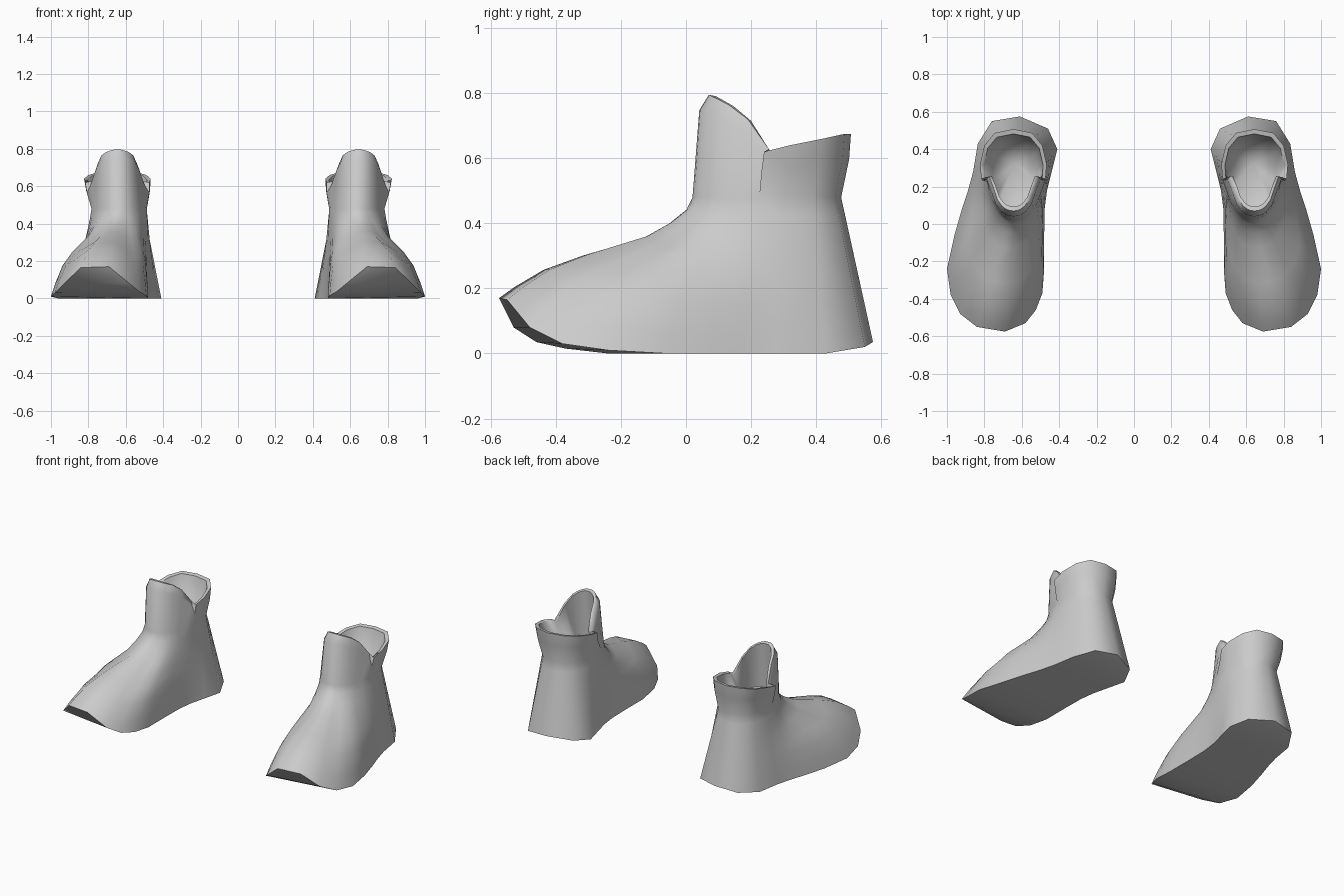
import bpy, bmesh, math
from mathutils import Vector

cube = bpy.data.objects.get("Cube")
if cube:
    bpy.data.objects.remove(cube, do_unlink=True)

grey = bpy.data.materials.new("plain_grey")
grey.use_nodes = True
colour = (0.6, 0.6, 0.6, 1)
grey.diffuse_color = colour
grey.node_tree.nodes["Principled BSDF"].inputs["Base Color"].default_value = colour

# Sole edge, from the heel round the outer side and toe to the inner side
SOLE = [(.61, .575, .035), (.76, .55, .02), (.835, .43, 0), (.86, .28, 0),
        (.89, .17, 0), (.92, .08, 0), (.96, -.06, 0), (1, -.24, .01),
        (.98, -.38, .03), (.93, -.48, .08), (.84, -.55, .165), (.69, -.575, .17),
        (.58, -.53, .08), (.525, -.46, .035), (.49, -.37, .015), (.48, -.24, 0),
        (.48, -.05, 0), (.478, .08, 0), (.465, .18, 0), (.44, .28, 0),
        (.41, .4, 0), (.46, .51, .02)]
# Half of the ankle and of the rim, from back to front: offset from the middle, y (and z)
ANKLE = [(0, .477), (.08, .458), (.13, .39), (.147, .3), (.148, .225), (.138, .17),
         (.12, .12), (.1, .085), (.075, .055), (.05, .035), (.025, .025), (0, .02)]
RIM = [(0, .507, .675), (.1, .487, .675), (.155, .42, .66), (.178, .32, .64),
       (.172, .24, .62), (.13, .255, .628), (.105, .19, .72), (.085, .13, .765),
       (.06, .095, .783), (.04, .08, .79), (.02, .072, .795), (0, .07, .795)]
# How far the upper has moved inwards and upwards from sole to ankle
UPPER = [(.08, .11), (.23, .28), (.43, .42), (.75, .6), (.88, .74), (.97, .88)]
N = len(SOLE)
CENTRE = Vector((.64, .28, 0))


def full_ring(half, middle, z=None):
    """Mirror a half outline into a closed ring."""
    ring = []
    for i in range(N):
        p = half[min(i, N - i)]
        side = 1 if i <= N // 2 else -1
        ring.append(Vector((middle + side * p[0], p[1], p[2] if z is None else z)))
    return ring


def scaled(p, s, dz=0.0):
    q = CENTRE + (p - CENTRE) * s
    q.z = p.z + dz
    return q


def boot_rings():
    sole = [Vector(p) for p in SOLE]
    ankle = full_ring(ANKLE, .635, .48)
    rim = full_ring(RIM, .645)
    rings = [sole]
    # Domed upper; the heel rises straight, the sides of the foot bulge
    for inward, up in UPPER:
        ring = []
        for i, (s, a) in enumerate(zip(sole, ankle)):
            heel = min(max(s.y * 3, 0), 1)
            flank = min(abs(i - N // 2) / 4, 1) * (1 - heel)
            p = s.lerp(a, inward + (up - inward) * heel)
            rise = up + .09 * flank * math.sin(math.pi * up)
            p.z = s.z + (a.z - s.z) * rise
            ring.append(p)
        rings.append(ring)
    # Cuff at the back, tall tongue at the front
    cuff = []
    for i, (a, r) in enumerate(zip(ankle, rim)):
        front = min(i, N - i) > 4
        cuff.append(scaled(a.lerp(r, .85 if front else .6), 1.1 if front else 1.03))
    rings += [ankle, cuff, rim]
    # Lining
    rings.append([scaled(p, .89, -.005) for p in rim])
    rings.append([scaled(p, .82, .01) for p in ankle])
    return rings


def build_boot(name, side):
    bm = bmesh.new()
    rings = [[bm.verts.new((p.x * side, p.y, p.z)) for p in r] for r in boot_rings()]
    for low, high in zip(rings, rings[1:]):
        for i in range(N):
            j = (i + 1) % N
            bm.faces.new((low[i], low[j], high[j], high[i]))
    # Sole, as strips from side to side
    s = rings[0]
    for i in range(N // 2):
        strip = [s[i], s[i + 1], s[N - i - 1], s[(N - i) % N]]
        bm.faces.new(list(dict.fromkeys(strip)))
    # Inside floor
    floor = bm.verts.new((.64 * side, .32, .4))
    for i in range(N):
        bm.faces.new((rings[-1][i], rings[-1][(i + 1) % N], floor))
    bmesh.ops.recalc_face_normals(bm, faces=bm.faces)
    mesh = bpy.data.meshes.new(name)
    bm.to_mesh(mesh)
    bm.free()
    mesh.materials.append(grey)
    boot = bpy.data.objects.new(name, mesh)
    bpy.context.collection.objects.link(boot)
    bpy.ops.object.select_all(action='DESELECT')
    boot.select_set(True)
    bpy.context.view_layer.objects.active = boot
    bpy.ops.object.shade_smooth_by_angle(angle=math.radians(62))


build_boot("left_boot", 1)
build_boot("right_boot", -1)
